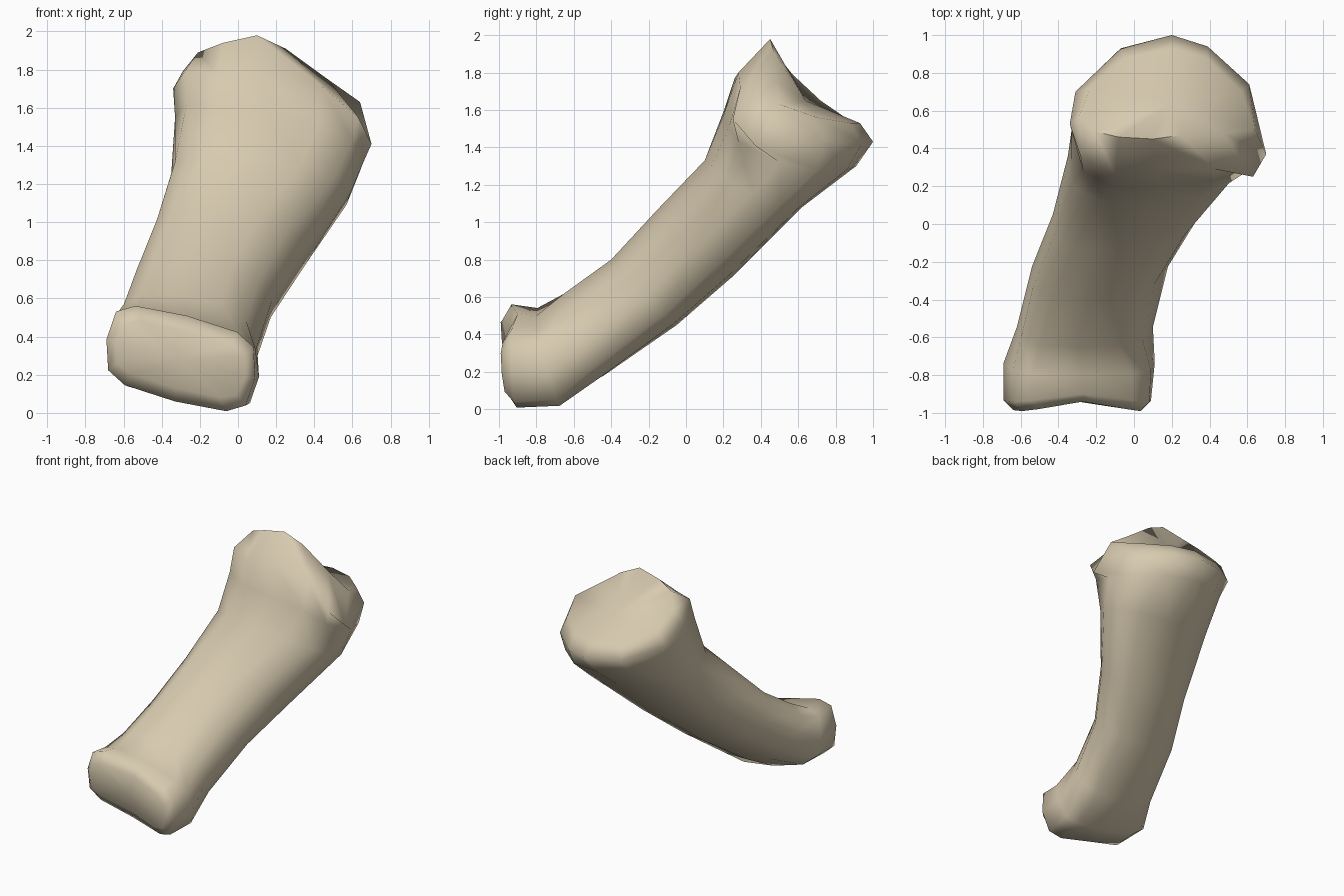
import bpy, bmesh
from math import sin, cos, pi, copysign
from mathutils import Vector

cube = bpy.data.objects.get("Cube")
if cube:
    bpy.data.objects.remove(cube, do_unlink=True)

bone_colour = bpy.data.materials.new("bone tan")
bone_colour.use_nodes = True
tan = (0.68, 0.59, 0.43, 1)
bone_colour.diffuse_color = tan
bone_colour.node_tree.nodes["Principled BSDF"].inputs["Base Color"].default_value = tan

SIDES = 12


def section(upper, lower, x, half_width, tilt, power, skew=0, groove=0):
    """Rounded ring between an upper and a lower (y, z) point, sloping by tilt along x."""
    top, low = Vector((x + skew, *upper)), Vector((x - skew, *lower))
    centre, depth = (top + low) / 2, (top - low) / 2
    width = Vector((half_width, 0, -tilt))
    ring = []
    for i in range(SIDES):
        c, s = (copysign(abs(f(2 * pi * i / SIDES)) ** power, f(2 * pi * i / SIDES))
                for f in (cos, sin))
        dent = Vector((0, groove * (1 - abs(c)), 0))
        ring.append(centre + width * c + depth * s + dent)
    return ring


# Boxy roller head with a shallow middle groove, then the waisted, rolled shaft
rings = [
    section((-1, .43), (-.97, .13), -.30, .34, .09, .55, .03, .06),
    section((-.95, .51), (-.92, .06), -.30, .39, .10, .55, .03, .05),
    section((-.80, .50), (-.67, .06), -.29, .40, .09, .6, .02),
    section((-.65, .62), (-.44, .18), -.26, .36, .05, .8, -.03),
    section((-.40, .80), (-.05, .45), -.18, .36, .03, .85, -.06),
    section((-.15, 1.07), (.25, .71), -.04, .39, .03, .85, -.07),
    section((.10, 1.33), (.62, 1.08), .12, .47, .05, .85, -.06),
]

# Base: flaring neck, rounded outer lip, then the peaked rim of the joint socket
neck = [(.66, .5, 1.32), (.6, .28, 1.43), (.42, .23, 1.51), (.15, .2, 1.57),
        (-.1, .2, 1.59), (-.27, .28, 1.62), (-.33, .5, 1.55), (-.26, .67, 1.43),
        (-.08, .82, 1.33), (.17, .91, 1.3), (.4, .86, 1.28), (.59, .7, 1.28)]
lip = [(.7, .37, 1.41), (.63, .25, 1.55), (.43, .29, 1.72), (.12, .28, 1.8),
       (-.1, .26, 1.77), (-.28, .35, 1.79), (-.34, .53, 1.7), (-.31, .7, 1.56),
       (-.07, .93, 1.45), (.2, 1, 1.43), (.39, .94, 1.42), (.61, .74, 1.43)]
rim = [(.64, .5, 1.63), (.47, .48, 1.75), (.25, .47, 1.91), (.1, .45, 1.98),
       (-.08, .46, 1.94), (-.21, .49, 1.89), (-.29, .57, 1.79), (-.23, .72, 1.65),
       (-.05, .88, 1.54), (.2, .93, 1.53), (.38, .88, 1.53), (.57, .7, 1.56)]
rings += [[Vector(p) for p in ring] for ring in (neck, lip, rim)]

# Skin the rings and close both ends around a centre point
bm = bmesh.new()
loops = [[bm.verts.new(p) for p in ring] for ring in rings]
for a, b in zip(loops, loops[1:]):
    for i in range(SIDES):
        j = (i + 1) % SIDES
        bm.faces.new((a[i], a[j], b[j], b[i]))
for loop, middle in ((loops[0], (-.3, -.94, .28)), (loops[-1], (.2, .64, 1.65))):
    hub = bm.verts.new(middle)
    for i in range(SIDES):
        bm.faces.new((loop[i], loop[(i + 1) % SIDES], hub))
bmesh.ops.recalc_face_normals(bm, faces=bm.faces)

mesh = bpy.data.meshes.new("finger_bone")
bm.to_mesh(mesh)
bm.free()
mesh.materials.append(bone_colour)
bone = bpy.data.objects.new("finger_bone", mesh)
bpy.context.collection.objects.link(bone)
bpy.context.view_layer.objects.active = bone
bone.select_set(True)
bpy.ops.object.shade_smooth_by_angle(angle=1.5)
